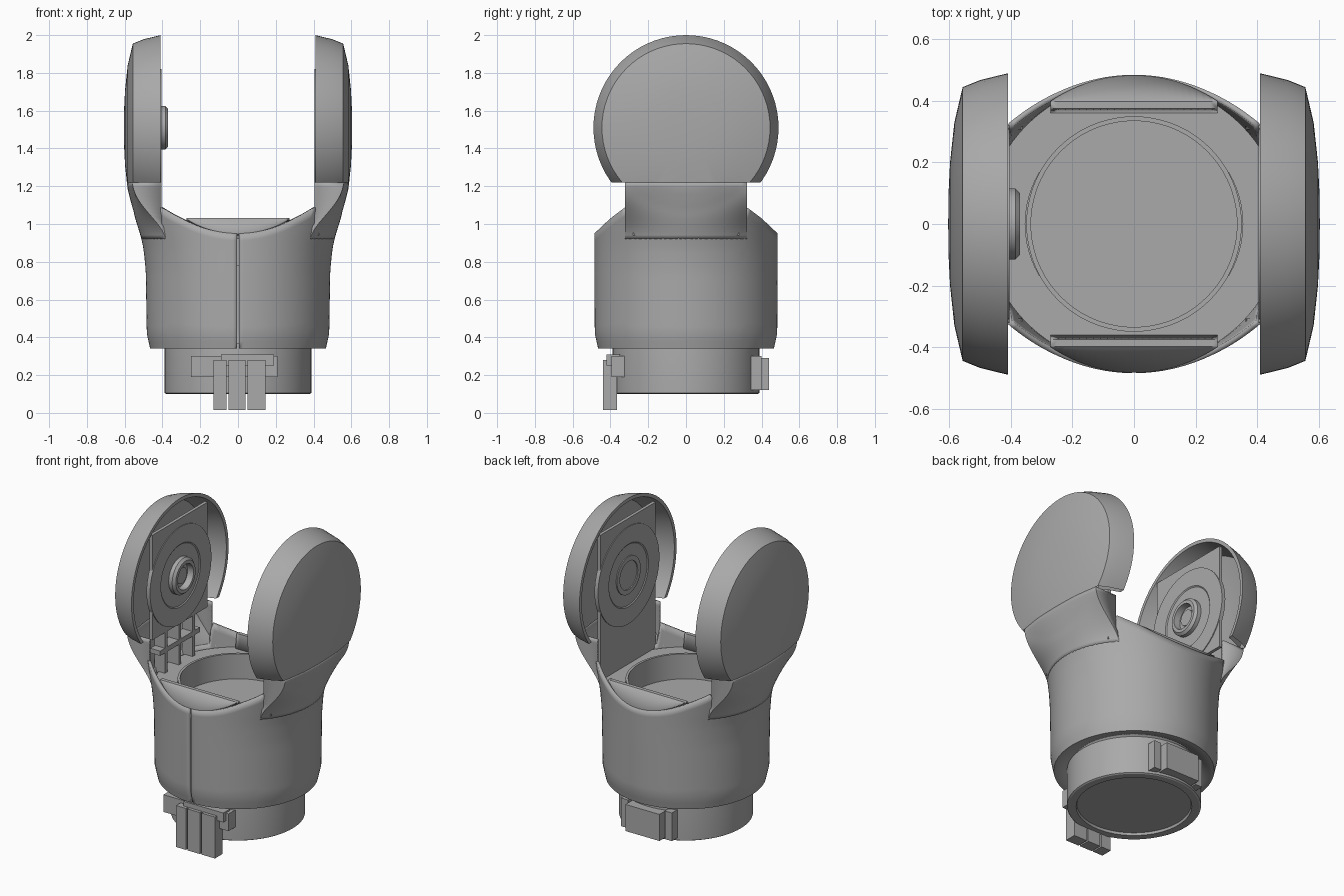
import bpy, bmesh, math
from mathutils import Matrix, Vector

cube = bpy.data.objects.get("Cube")
if cube:
    bpy.data.objects.remove(cube)

grey = bpy.data.materials.new("mid grey")
grey.use_nodes = True
COLOUR = (0.4, 0.4, 0.4, 1)
grey.diffuse_color = COLOUR
grey.node_tree.nodes["Principled BSDF"].inputs["Base Color"].default_value = COLOUR

ARM_Z = 1.51
# Outer cap profile: radius, distance from the middle
CAP = [(0, .604), (.1, .603), (.2, .598), (.33, .584), (.445, .557), (.468, .5), (.49, .41)]
# Body side outline: height, half width in x, half depth in y
SIDE = [(.34, .465, .465), (.42, .483, .483), (.75, .488, .485), (.87, .5, .485),
        (1, .53, .485), (1.12, .562, .485), (1.3, .592, .485)]
# Top edge of the body shell by distance from the middle in y
SHELL_TOP = [(.3, .96), (.32, 1.09), (.4, 1.03), (.485, .95)]


def interp(table, v, column=1):
    for a, b in zip(table, table[1:]):
        if v <= b[0]:
            t = max(0, (v - a[0]) / (b[0] - a[0]))
            return a[column] + t * (b[column] - a[column])
    return table[-1][column]


def finish(name, bm, smooth=True):
    mesh = bpy.data.meshes.new(name)
    bm.to_mesh(mesh)
    bm.free()
    obj = bpy.data.objects.new(name, mesh)
    bpy.context.collection.objects.link(obj)
    mesh.materials.append(grey)
    if smooth:
        bpy.ops.object.select_all(action='DESELECT')
        obj.select_set(True)
        bpy.context.view_layer.objects.active = obj
        bpy.ops.object.shade_smooth_by_angle(angle=math.radians(30))
    return obj


def lathe(name, points, matrix=Matrix(), closed=False, cut_z=None):
    bm = bmesh.new()
    verts = [bm.verts.new((r, 0, h)) for r, h in points]
    edges = [bm.edges.new(p) for p in zip(verts, verts[1:])]
    if closed:
        edges.append(bm.edges.new((verts[-1], verts[0])))
    bmesh.ops.spin(bm, geom=verts + edges, axis=(0, 0, 1), cent=(0, 0, 0),
                   angle=math.tau, steps=72)
    bmesh.ops.remove_doubles(bm, verts=bm.verts, dist=1e-4)
    bmesh.ops.recalc_face_normals(bm, faces=bm.faces)
    bm.transform(matrix)
    if cut_z:
        bmesh.ops.bisect_plane(bm, geom=bm.verts[:] + bm.edges[:] + bm.faces[:],
                               plane_co=(0, 0, cut_z), plane_no=(0, 0, 1), clear_inner=True)
    return finish(name, bm)


def box(name, x, y, z):
    bm = bmesh.new()
    bmesh.ops.create_cube(bm, size=1)
    for v in bm.verts:
        v.co = Vector([a + (b - a) * (c + .5) for (a, b), c in zip((x, y, z), v.co)])
    return finish(name, bm, False)


def skin(name, columns, thickness):
    bm = bmesh.new()
    grid = [[bm.verts.new(p) for p in col] for col in columns]
    for a, b in zip(grid, grid[1:]):
        for j in range(len(a) - 1):
            bm.faces.new((a[j], b[j], b[j + 1], a[j + 1]))
    bmesh.ops.recalc_face_normals(bm, faces=bm.faces)
    obj = finish(name, bm)
    wall = obj.modifiers.new("wall", 'SOLIDIFY')
    wall.thickness = thickness
    wall.offset = -1


# Body shell with a seam down the front and a top edge rising towards the necks
SEAM, COLUMNS, ROWS = .012, 144, 16
columns = []
for i in range(COLUMNS + 1):
    a = -math.pi / 2 + SEAM + i * (math.tau - 2 * SEAM) / COLUMNS
    c, s = math.cos(a), math.sin(a)
    top = interp(SHELL_TOP, abs(.485 * s))
    col = [(.385 * c, .385 * s, .345)]
    for j in range(ROWS + 1):
        z = .34 + (top - .34) * j / ROWS
        col.append((interp(SIDE, z) * c, interp(SIDE, z, 2) * s, z))
    columns.append(col)
skin("body_shell", columns, .018)


# Neck skin: blends the round body into the arm cap
def neck_x(y, z):
    oval = interp(SIDE, z) * math.sqrt(1 - (y / .485) ** 2)
    t = min(1, max(0, (z - .92) / .3))
    t = t * t * (3 - 2 * t)
    return oval + t * (interp(CAP, min(.44, math.hypot(y, ARM_Z - z))) - oval)


def neck(name, side):
    cols = []
    for i in range(-12, 13):
        y = .322 * i / 12
        rows = [.92 + .3 * j / 14 for j in range(15)]
        cols.append([(side * neck_x(y, z), y, z) for z in rows])
    # Fold both edges inwards as side walls
    folded = [[(side * min(.405, abs(x) - .02), y, z) for x, y, z in col]
              for col in (cols[0], cols[-1])]
    skin(name, [folded[0]] + cols + [folded[1]], .015)


# Sloped rims at front and back, with a straight inner edge
for name, s in (("front_rim", -1), ("back_rim", 1)):
    cols = []
    for i in range(-12, 13):
        x = .272 * i / 12
        y = math.sqrt(.483 ** 2 - x * x)
        cols.append([(x, s * y, interp(SHELL_TOP, y)), (x, s * .399, 1.031),
                     (x, s * .375, 1.031), (x, s * .36, .93)])
    skin(name, cols, .012)

# Side deck and sunken round floor
lathe("side_deck", [(.34, .94), (.465, .94), (.465, .92), (.34, .92)],
      Matrix.Diagonal((1.04, 1, 1, 1)), closed=True)
lathe("floor_well", [(0, .8), (.335, .8), (.335, .96), (.35, .96), (.35, .78), (0, .78)])

# Lower collar with recessed underside
lathe("lower_collar", [(0, .37), (.385, .37), (.388, .34), (.388, .105), (.38, .1),
                       (.335, .1), (.33, .115), (0, .115)])

# Latch parts around the collar
box("latch_plate", (-.25, .21), (-.395, -.3), (.19, .3))
box("latch_top", (-.09, .19), (-.42, -.35), (.25, .31))
for x0, x1 in ((-.13, -.06), (-.05, .04), (.05, .145)):
    box("latch_tab", (x0, x1), (-.44, -.365), (.015, .28))
box("back_latch", (-.12, .12), (.33, .44), (.12, .29))
for s in (-1, 1):
    box("back_latch_rib", sorted((s * .13, s * .18)), (.3, .4), (.12, .3))

# Arms
for s, side in ((1, "left"), (-1, "right")):
    place = Matrix.Translation((0, 0, ARM_Z)) @ Matrix.Rotation(s * math.pi / 2, 4, 'Y')
    inner = [(r * .955, h - (.02 if h > .45 else 0)) for r, h in reversed(CAP)]
    lathe(side + "_arm_cap", CAP + inner, place, cut_z=1.22)
    neck(side + "_neck", s)
    low = .94 if s > 0 else 1.2
    box(side + "_inner_plate", sorted((s * .41, s * .43)), (-.28, .28), (low, 1.87))
    lathe(side + "_inner_disc", [(0, .43), (.31, .43), (.31, .405), (.2, .405),
                                 (.19, .412), (0, .412)], place)

# Bearing hub on one arm, with open ribs beneath it
hub = Matrix.Translation((0, 0, ARM_Z)) @ Matrix.Rotation(-math.pi / 2, 4, 'Y')
lathe("bearing_hub", [(.115, .42), (.115, .385), (.1, .37), (.08, .37), (.075, .42)], hub, closed=True)
lathe("bearing_core", [(0, .395), (.05, .395), (.05, .42), (0, .42)], hub)
for y in (-.14, 0, .14):
    box("neck_rib", (.01 - neck_x(y, .94), -.41), (y - .012, y + .012), (.93, 1.22))
box("neck_shelf", (-.48, -.41), (-.2, .2), (1.07, 1.1))

# Small socket on the opposite arm
socket = Matrix.Translation((0, 0, ARM_Z)) @ Matrix.Rotation(math.pi / 2, 4, 'Y')
lathe("socket_ring", [(.12, .415), (.12, .404), (.09, .404), (.09, .415)], socket, closed=True)
